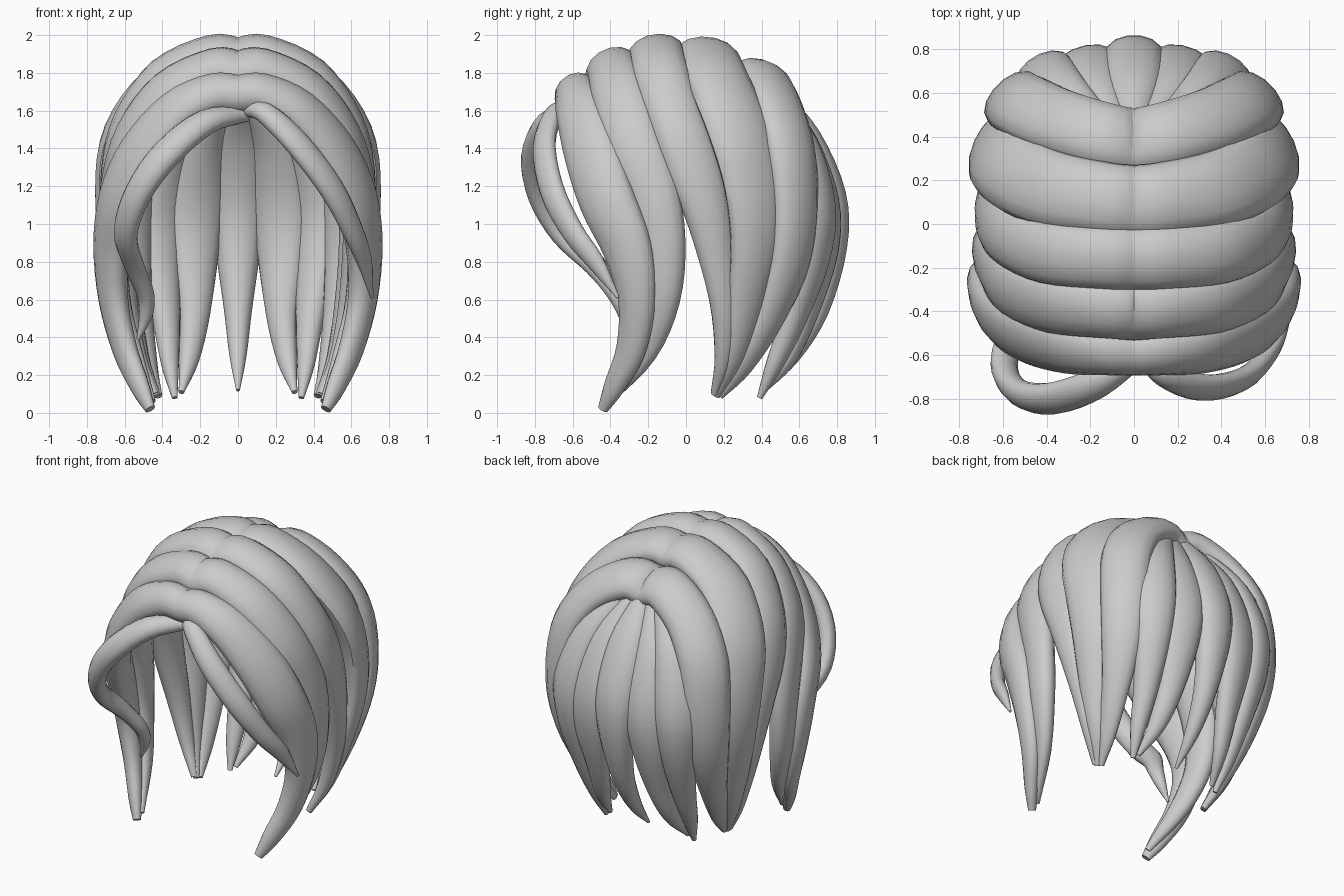
import bpy, bmesh, math
from mathutils import Vector

hair = bpy.data.materials.new("hair grey")
hair.diffuse_color = (0.6, 0.6, 0.6, 1)
SIDES, STEPS = 14, 4


def spline(pts):
    """Catmull-Rom samples through (x, y, z, half width, half thickness)."""
    p = [Vector(q) for q in pts]
    p = [p[0] * 2 - p[1]] + p + [p[-1] * 2 - p[-2]]
    out = []
    for i in range(1, len(p) - 2):
        a, b, c, d = p[i - 1:i + 3]
        for s in range(STEPS):
            t = s / STEPS
            out.append(0.5 * (2 * b + (c - a) * t + (2 * a - 5 * b + 4 * c - d) * t * t
                              + (3 * b - a - 3 * c + d) * t ** 3))
    return out + [p[-2]]


def strand(name, pts, mirror=True, seam=False):
    """Tapered flat tube whose flat side faces away from the head centre."""
    s = spline(pts)
    bm = bmesh.new()
    rings = []
    for i, q in enumerate(s):
        pos = Vector(q[:3])
        tan = (Vector(s[min(i + 1, len(s) - 1)][:3]) - Vector(s[max(i - 1, 0)][:3])).normalized()
        if seam and i == 0:
            tan = Vector((1, 0, 0))
        out = pos - Vector((0, 0, min(pos.z, 0.9)))
        out = (out - tan * out.dot(tan)).normalized()
        side = tan.cross(out)
        ring = []
        for k in range(SIDES):
            a = 2 * math.pi * k / SIDES
            v = pos + side * math.cos(a) * q[3] + out * math.sin(a) * q[4]
            if seam:
                v.x = max(v.x, 0)
            ring.append(bm.verts.new(v))
        rings.append(ring)
    for r0, r1 in zip(rings, rings[1:]):
        for k in range(SIDES):
            j = (k + 1) % SIDES
            bm.faces.new((r0[k], r0[j], r1[j], r1[k]))
    bm.faces.new(rings[-1])
    if not seam:
        bm.faces.new(rings[0][::-1])
    bmesh.ops.recalc_face_normals(bm, faces=bm.faces)
    me = bpy.data.meshes.new(name)
    bm.to_mesh(me)
    bm.free()
    me.materials.append(hair)
    ob = bpy.data.objects.new(name, me)
    bpy.context.collection.objects.link(ob)
    if mirror:
        ob.modifiers.new("Mirror", 'MIRROR').use_clip = True
    bpy.ops.object.select_all(action='DESELECT')
    ob.select_set(True)
    bpy.context.view_layer.objects.active = ob
    bpy.ops.object.shade_smooth_by_angle(angle=math.radians(50))


# Five broad locks falling from the parting to each side, front to back
strand("side_lock_front", [
    (0, -.59, 1.685, .11, .10), (.13, -.58, 1.69, .12, .10), (.33, -.56, 1.60, .14, .09),
    (.52, -.50, 1.38, .16, .09), (.63, -.42, 1.13, .16, .09), (.67, -.31, .87, .14, .085),
    (.66, -.26, .60, .105, .075), (.60, -.29, .34, .085, .06), (.52, -.38, .14, .06, .045),
    (.465, -.44, .02, .03, .025)], seam=True)
strand("side_lock_second", [
    (0, -.40, 1.81, .14, .10), (.13, -.39, 1.825, .14, .10), (.38, -.36, 1.71, .15, .09),
    (.56, -.29, 1.47, .16, .09), (.64, -.19, 1.20, .15, .085), (.66, -.13, .90, .13, .08),
    (.64, -.13, .60, .10, .07), (.56, -.22, .32, .07, .05), (.455, -.41, .06, .02, .02)], seam=True)
strand("side_lock_middle", [
    (0, -.16, 1.885, .15, .10), (.14, -.155, 1.90, .15, .10), (.40, -.13, 1.79, .15, .09),
    (.57, -.05, 1.55, .15, .09), (.635, .04, 1.30, .15, .085), (.64, .13, 1.0, .12, .08),
    (.60, .20, .60, .08, .065), (.53, .20, .30, .05, .045), (.44, .15, .10, .02, .02)], seam=True)
strand("side_lock_fourth", [
    (0, .10, 1.87, .17, .10), (.14, .115, 1.885, .17, .10), (.41, .17, 1.76, .18, .09),
    (.59, .28, 1.50, .19, .09), (.64, .36, 1.20, .18, .085), (.635, .37, .90, .15, .08),
    (.59, .32, .60, .11, .065), (.52, .25, .30, .065, .045), (.43, .16, .09, .02, .02)], seam=True)
strand("side_lock_rear", [
    (0, .38, 1.74, .16, .09), (.15, .41, 1.765, .16, .10), (.37, .48, 1.64, .16, .09),
    (.52, .55, 1.41, .16, .09), (.565, .58, 1.10, .15, .085), (.56, .55, .80, .13, .075),
    (.52, .44, .50, .09, .06), (.47, .30, .25, .06, .04), (.42, .18, .09, .02, .02)], seam=True)

# Back locks under the rear side locks
strand("back_lock_centre", [
    (0, .46, 1.68, .07, .07), (0, .64, 1.45, .13, .08), (0, .76, 1.15, .14, .09),
    (0, .77, .88, .12, .085), (0, .69, .55, .075, .07), (0, .56, .30, .045, .045),
    (0, .41, .12, .01, .01)], mirror=False)
strand("back_lock_inner", [
    (.08, .47, 1.66, .06, .06), (.18, .62, 1.42, .12, .08), (.22, .72, 1.12, .155, .085),
    (.23, .72, .85, .135, .08), (.23, .63, .52, .085, .065), (.26, .53, .28, .055, .045),
    (.30, .40, .11, .015, .015)])
strand("back_lock_outer", [
    (.16, .48, 1.66, .06, .06), (.33, .61, 1.42, .12, .08), (.41, .69, 1.10, .14, .085),
    (.41, .67, .82, .12, .08), (.38, .57, .50, .08, .065), (.36, .47, .26, .05, .045),
    (.335, .39, .08, .015, .015)])

# Loose fringe locks, a curling one and a shorter one
strand("fringe_lock_curled", [
    (.04, -.60, 1.58, .04, .04), (-.17, -.73, 1.54, .075, .06), (-.38, -.80, 1.37, .085, .065),
    (-.53, -.77, 1.16, .08, .06), (-.595, -.65, .95, .075, .055), (-.55, -.48, .78, .065, .05),
    (-.49, -.37, .63, .05, .045), (-.49, -.32, .51, .035, .035), (-.53, -.30, .39, .008, .008)],
    mirror=False)
strand("fringe_lock_short", [
    (.03, -.60, 1.60, .03, .03), (.14, -.69, 1.59, .06, .05), (.32, -.75, 1.42, .075, .05),
    (.50, -.71, 1.18, .075, .05), (.61, -.60, .96, .065, .045), (.67, -.48, .80, .05, .035),
    (.71, -.36, .61, .008, .008)], mirror=False)
